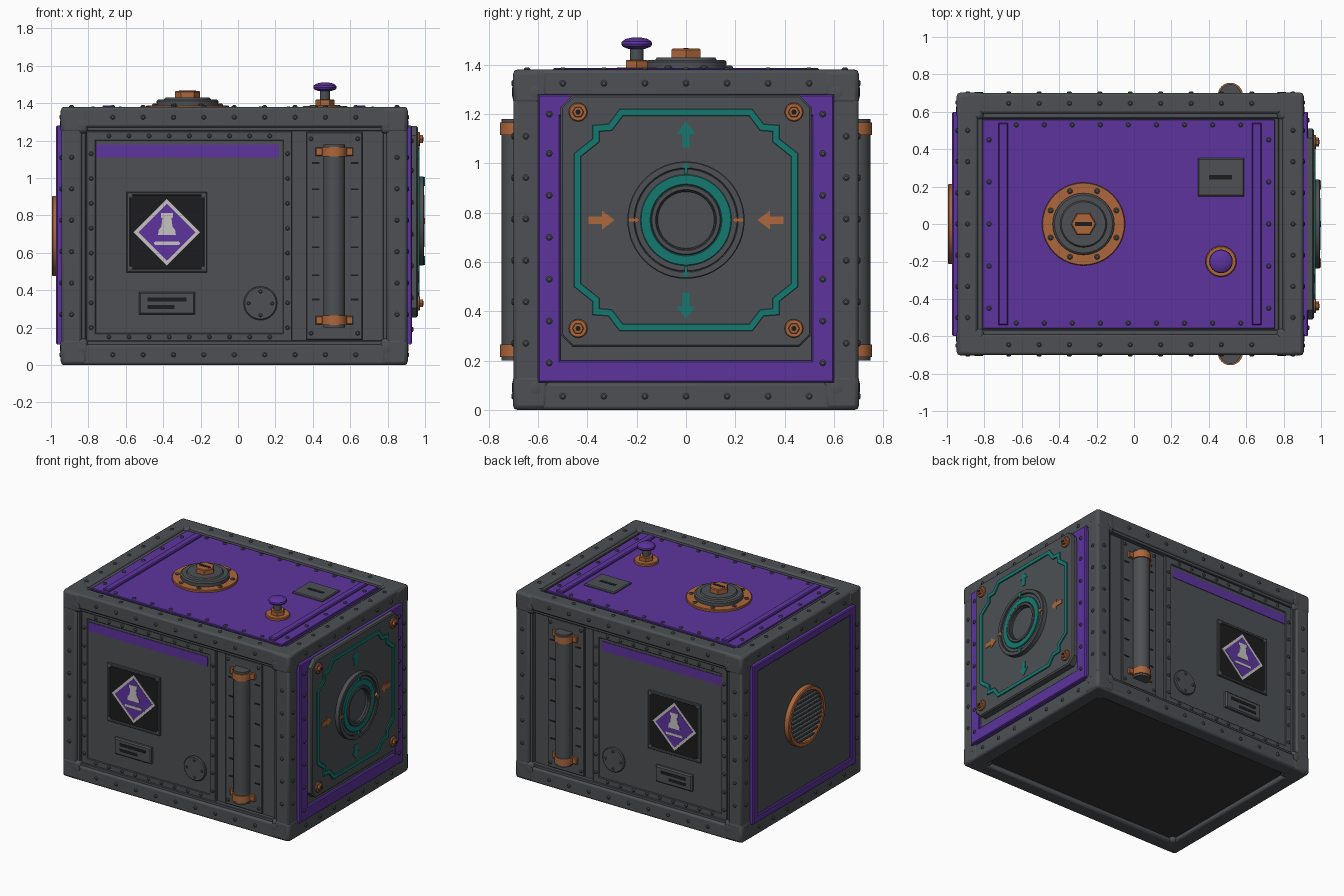
import bpy, bmesh, math
from mathutils import Vector

if "Cube" in bpy.data.objects:
    bpy.data.objects.remove(bpy.data.objects["Cube"])

COL = {"grey": (.074, .081, .088), "dark grey": (.035, .037, .039), "purple": (.107, .034, .34),
       "teal": (.008, .19, .165), "orange": (.42, .135, .045), "black": (.012, .012, .013),
       "off white": (.56, .55, .54)}
MATS = {}
for n, c in COL.items():
    MATS[n] = bpy.data.materials.new(n)
    MATS[n].diffuse_color = (*c, 1)

# Each side maps local (u, v, outward w) to world space
SIDE = {"front": lambda u, v, w: (u, -w, v), "back": lambda u, v, w: (u, w, v),
        "right": lambda u, v, w: (w, u, v), "left": lambda u, v, w: (-w, -u, v),
        "top": lambda u, v, w: (u, v, w), "bottom": lambda u, v, w: (u, v, -w)}
PARTS = {}


def loft(side, name, mat, loops, cyclic=False):
    """Skin a list of (2D outline, height) loops into a part."""
    bm = PARTS.setdefault(name, (bmesh.new(), mat))[0]
    f = SIDE[side]
    rows = [[bm.verts.new(f(u, v, w)) for u, v in pts] for pts, w in loops]
    n = len(rows[0])
    pairs = list(zip(rows, rows[1:])) + ([(rows[-1], rows[0])] if cyclic else [])
    for a, b in pairs:
        for i in range(n):
            bm.faces.new((a[i], a[(i + 1) % n], b[(i + 1) % n], b[i]))
    if not cyclic:
        bm.faces.new(rows[0])
        bm.faces.new(rows[-1])


def rect(u0, u1, v0, v1, c=0):
    if not c:
        return [(u0, v0), (u1, v0), (u1, v1), (u0, v1)]
    return [(u0 + c, v0), (u1 - c, v0), (u1, v0 + c), (u1, v1 - c),
            (u1 - c, v1), (u0 + c, v1), (u0, v1 - c), (u0, v0 + c)]


def circ(u, v, r, n=32):
    return [(u + r * math.cos(math.tau * i / n), v + r * math.sin(math.tau * i / n)) for i in range(n)]


def inset(pts, d):
    """Miter offset of a counter-clockwise outline."""
    out, n = [], len(pts)
    for i in range(n):
        p, q, r = (Vector(pts[(i + k) % n]) for k in (-1, 0, 1))
        a, b = (q - p).normalized(), (r - q).normalized()
        na, nb = Vector((-a.y, a.x)), Vector((-b.y, b.x))
        out.append(tuple(q + (na + nb) * d / (1 + na.dot(nb))))
    return out


def plate(side, name, mat, pts, w0, w1, ch=0):
    top = [(pts, w1 - ch), (inset(pts, ch), w1)] if ch else [(pts, w1)]
    loft(side, name, mat, [(pts, w0)] + top)


def ring(side, name, mat, pts, width, w0, w1, ch=0.004):
    inn = inset(pts, width)
    loft(side, name, mat, [(pts, w0), (pts, w1 - ch), (inset(pts, ch), w1),
                           (inset(pts, width - ch), w1), (inn, w1 - ch), (inn, w0)], True)


def rivets(side, name, pts, w, r=.013, h=.009, mat="grey"):
    for u, v in pts:
        loft(side, name, mat, [(circ(u, v, r, 8), w - .01), (circ(u, v, r, 8), w + h * .4),
                               (circ(u, v, r * .55, 8), w + h)])


def line(a, b, n):
    return [(a[0] + (b[0] - a[0]) * i / (n - 1), a[1] + (b[1] - a[1]) * i / (n - 1)) for i in range(n)]


X0, X1, Y, H, T = -.945, .905, .70, 1.38, .11
# Inner body and underside panel
plate("top", "body", "grey", rect(X0 + .04, X1 - .04, -.655, .655), .05, 1.345)
plate("bottom", "bottom_panel", "dark grey", rect(X0 + .05, X1 - .05, -.65, .65, .1), -.06, -.03)

# Frame beams and corner blocks
for sy in (-1, 1):
    y0, y1 = sorted((sy * Y, sy * (Y - T)))
    for z0 in (0, H - T):
        plate("top", "frame_beams", "grey", rect(X0 + .05, X1 - .05, y0, y1), z0, z0 + T)
    for x0 in (X0, X1 - T):
        plate("top", "frame_beams", "grey", rect(x0, x0 + T, y0, y1), .05, H - .05)
    for x0 in (X0 - .003, X1 - .142):
        for z0 in (0, H - .142):
            c0, c1 = sorted((sy * (Y + .003), sy * (Y - .142)))
            plate("top", "corner_blocks", "grey", rect(x0, x0 + .145, c0, c1), z0, z0 + .145 - .003)
for x0 in (X0, X1 - T):
    for z0 in (0, H - T):
        plate("top", "frame_beams", "grey", rect(x0, x0 + T, -Y + .05, Y - .05), z0, z0 + T)
ring("top", "top_lip", "grey", rect(X0 + T - .01, X1 - T + .01, -.60, .60), .035, 1.33, 1.366)

# Frame rivets on all sides
for s in ("front", "back"):
    for z in (.055, H - .055):
        rivets(s, "frame_rivets", line((-.67, z), (.63, z), 9), Y)
    for x in (X0 + .055, X1 - .055):
        rivets(s, "frame_rivets", line((x, .27), (x, 1.11), 6), Y)
    rivets(s, "corner_bolts", [(x, z) for x in (X0 + .115, X1 - .115) for z in (.09, H - .09)], Y + .002, .026, .004)
for s, w in (("right", X1), ("left", -X0)):
    for z in (.055, H - .055):
        rivets(s, "frame_rivets", line((-.5, z), (.5, z), 7), w)
    for u in (-.65, .65):
        rivets(s, "frame_rivets", line((u, .27), (u, 1.11), 6), w)
    rivets(s, "corner_bolts", [(u, z) for u in (-.61, .61) for z in (.09, H - .09)], w + .002, .026, .004)
for v in (-.645, .645):
    rivets("top", "frame_rivets", line((-.67, v), (.63, v), 9), H)
for u in (X0 + .055, X1 - .055):
    rivets("top", "frame_rivets", line((u, -.5), (u, .5), 7), H)

# Front and back: same layout mirrored through the box
for s in ("front", "back"):
    ring(s, s + "_recess_lip", "grey", rect(X0 + T - .01, X1 - T + .01, T - .01, H - T + .01), .03, .64, .685)
    ring(s, s + "_panel_border", "grey", rect(-.81, .29, .12, 1.25), .05, .64, .675)
    plate(s, s + "_panel", "grey", rect(-.765, .245, .165, 1.205), .64, .667)
    for z in (.15, 1.225):
        rivets(s, s + "_panel_rivets", line((-.69, z), (.17, z), 9), .675, .012)
    for x in (-.785, .265):
        rivets(s, s + "_panel_rivets", line((x, .2), (x, 1.13), 8), .675, .012)
    plate(s, s + "_stripe", "purple", rect(-.76, .22, 1.11, 1.18), .66, .671)
    # Hazard sign with flask symbol
    plate(s, s + "_sign_plate", "black", rect(-.59, -.17, .5, .92), .66, .675)
    ring(s, s + "_sign_frame", "grey", rect(-.595, -.165, .495, .925), .018, .66, .682)
    rivets(s, s + "_sign_frame", [(x, z) for x in (-.575, -.185) for z in (.515, .905)], .68, .012, .006)
    for nm, m, r, w in (("diamond_edge", "off white", .178, .678), ("diamond", "purple", .153, .680)):
        plate(s, f"{s}_{nm}", m, circ(-.38, .71, r, 4), .67, w)
    half = [(.048, .695), (.044, .722), (.03, .74), (.024, .785), (.033, .79), (.033, .812)]
    flask = [(-.38 + u, v) for u, v in half] + [(-.38 - u, v) for u, v in half[::-1]]
    plate(s, s + "_flask_symbol", "off white", flask, .67, .683)
    plate(s, s + "_symbol_bar", "off white", rect(-.45, -.31, .642, .66, .006), .67, .683)
    # Label plate and round cover
    plate(s, s + "_label_plate", "grey", rect(-.53, -.23, .27, .39), .66, .69, .008)
    plate(s, s + "_label_lines", "black", rect(-.485, -.275, .34, .362), .68, .692)
    plate(s, s + "_label_lines", "black", rect(-.485, -.34, .3, .32), .68, .692)
    plate(s, s + "_round_cover", "grey", circ(.12, .33, .09), .66, .682, .006)
    rivets(s, s + "_round_cover", circ(.12, .33, .063, 4), .682, .01, .006)
    # Pipe bay
    plate(s, s + "_pipe_bay", "grey", rect(.365, .665, .135, 1.245), .64, .67, .005)
    rivets(s, s + "_pipe_bay", [(x, z) for x in (.39, .64) for z in (.17, 1.21)], .67, .012)
    for z in (.35, .48, .63, .79, .94, 1.08):
        for x in (.395, .605):
            plate(s, s + "_gauge_marks", "black", rect(x, x + .04, z - .005, z + .005), .66, .673)
    plate("top", s + "_pipe", "grey", circ(.515, -.69 if s == "front" else .69, .058), .2, 1.18)
    for z in (.215, 1.115):
        plate("top", s + "_pipe_clamps", "orange", circ(.515, -.688 if s == "front" else .688, .067), z, z + .05)
        plate(s, s + "_pipe_clamps", "orange", rect(.415, .615, z + .003, z + .047), .66, .688, .004)

# Right side: purple surround, plate, teal outline
R, C = "right", .77
ring(R, "right_surround", "purple", rect(-.6, .6, .11, 1.28), .09, .86, .93, .006)
plate(R, "right_recess", "grey", rect(-.52, .52, .19, 1.27), .84, .91)
rivets(R, "right_surround_rivets", [(u, z) for u in (-.555, .555) for z in (.19, .36, .53, .70, .87, 1.04, 1.2)], .93)
plate(R, "right_plate", "grey", rect(-.51, .51, .255, 1.278, .05), .88, .962, .008)
q = [(.455, .27), (.38, .33), (.38, .385), (.315, .39), (.27, .45)]
outline = q + [(-u, v) for u, v in q[::-1]] + [(-u, -v) for u, v in q] + [(u, -v) for u, v in q[::-1]]
ring(R, "teal_outline", "teal", [(u, C + v) for u, v in outline], .028, .95, .97, .002)


def arrow(name, mat, ang, dist, s, w):
    """Arrow centred at a distance from the dial; points along ang plus flip."""
    pts = [(-.05, -.015), (.005, -.015), (.005, -.038), (.055, 0), (.005, .038), (.005, .015), (-.05, .015)]
    flip = 1 if mat == "teal" else -1
    ca, sa = math.cos(ang), math.sin(ang)
    out = [(dist + flip * s * u, flip * s * v) for u, v in pts]
    plate(R, name, mat, [(u * ca - v * sa, C + u * sa + v * ca) for u, v in out], w - .01, w + .004)


# Round port with dial ring and arrows
ring(R, "port_rim", "grey", circ(0, C, .238, 48), .03, .95, .995)
ring(R, "port_dish", "grey", circ(0, C, .21, 48), .095, .94, .984)
ring(R, "port_teal_ring", "teal", circ(0, C, .185, 48), .042, .95, .993, .003)
ring(R, "port_collar", "grey", circ(0, C, .142, 48), .022, .94, .998)
plate(R, "port_floor", "grey", circ(0, C, .122, 48), .93, .967)
ring(R, "port_inner_edge", "black", circ(0, C, .122, 48), .006, .94, .97, .001)
for k in range(4):
    m = "orange" if k % 2 == 0 else "teal"
    arrow(m + "_arrows", m, k * math.pi / 2, .345, 1, .962)
    arrow(m + "_small_arrows", m, k * math.pi / 2, .21, .45, .995)
for u in (-.438, .438):
    for z in (.33, 1.208):
        plate(R, "plate_bolts", "orange", circ(u, z, .038, 20), .95, .974, .004)
        plate(R, "plate_bolts", "orange", circ(u, z, .024, 6), .96, .99, .003)
        plate(R, "plate_bolt_sockets", "black", circ(u, z, .011, 8), .98, .992)

# Left side: purple surround and round vent
L = "left"
ring(L, "left_surround", "purple", rect(-.6, .6, .11, 1.28), .055, .88, .972, .006)
plate(L, "left_panel", "grey", rect(-.55, .55, .16, 1.23), .88, .957)
plate(L, "vent_backing", "black", circ(0, .69, .19), .94, .962)
ring(L, "vent_ring", "orange", circ(0, .69, .215, 48), .033, .94, .995, .006)
for k in range(-5, 6):
    z = k * .032
    h = math.sqrt(.186 ** 2 - z * z)
    plate(L, "vent_slats", "grey", rect(-h, h, .69 + z - .009, .69 + z + .009), .95, .99, .004)

# Top: purple lid, rails and rivets
plate("top", "lid", "purple", rect(-.81, .755, -.56, .56), 1.33, 1.372, .004)
for u in (-.725, .63):
    plate("top", "lid_rails", "purple", rect(u, u + .052, -.54, .54), 1.36, 1.388, .006)
for v in (-.53, .53):
    rivets("top", "lid_rivets", line((-.63, v), (.57, v), 9), 1.372)
for u in (-.775, .72):
    rivets("top", "lid_rivets", line((u, -.45), (u, .45), 5), 1.372)
# Filler hatch
hx = -.27
plate("top", "hatch_flange", "orange", circ(hx, 0, .222, 40), 1.36, 1.388, .004)
rivets("top", "hatch_rivets", [(hx + .19 * math.cos(a), .19 * math.sin(a))
       for a in (math.pi / 8 + k * math.pi / 4 for k in range(8))], 1.388, .015)
loft("top", "hatch_cap", "grey", [(circ(hx, 0, r, 40), z) for r, z in
     ((.165, 1.37), (.165, 1.412), (.155, 1.42), (.125, 1.42), (.118, 1.43), (.06, 1.43))])
plate("top", "hatch_nut", "orange", circ(hx, 0, .068, 6), 1.41, 1.466, .005)
plate("top", "hatch_slot", "black", rect(hx - .045, hx + .045, -.011, .011), 1.45, 1.468)
# Small cover plate
plate("top", "cover_plate", "grey", rect(.342, .588, .148, .352), 1.36, 1.385, .006)
plate("top", "cover_slot", "black", rect(.4, .525, .238, .262), 1.37, 1.387)
# Push knob
kx, ky = .465, -.2
plate("top", "knob_base", "orange", circ(kx, ky, .083), 1.36, 1.39, .005)
plate("top", "knob_base", "orange", circ(kx, ky, .05, 6), 1.38, 1.42, .004)
plate("top", "knob_stem", "grey", circ(kx, ky, .027, 20), 1.41, 1.48)
loft("top", "knob_head", "purple", [(circ(kx, ky, r), z) for r, z in
     ((.035, 1.465), (.058, 1.474), (.063, 1.484), (.06, 1.494), (.045, 1.505), (.02, 1.51))])

# Turn the collected parts into objects
for name, (bm, mat) in PARTS.items():
    bmesh.ops.recalc_face_normals(bm, faces=bm.faces)
    me = bpy.data.meshes.new(name)
    bm.to_mesh(me)
    bm.free()
    me.materials.append(MATS[mat])
    me.shade_smooth()
    me.set_sharp_from_angle(angle=math.radians(35))
    ob = bpy.data.objects.new(name, me)
    bpy.context.collection.objects.link(ob)
    if name in ("frame_beams", "corner_blocks"):
        b = ob.modifiers.new("soft_edges", "BEVEL")
        b.width, b.segments = (.014, 2) if name == "frame_beams" else (.02, 2)

for m in bpy.data.materials:
    if m.users and not m.is_grease_pencil:
        m.use_nodes = True
        m.node_tree.nodes["Principled BSDF"].inputs["Base Color"].default_value = m.diffuse_color
